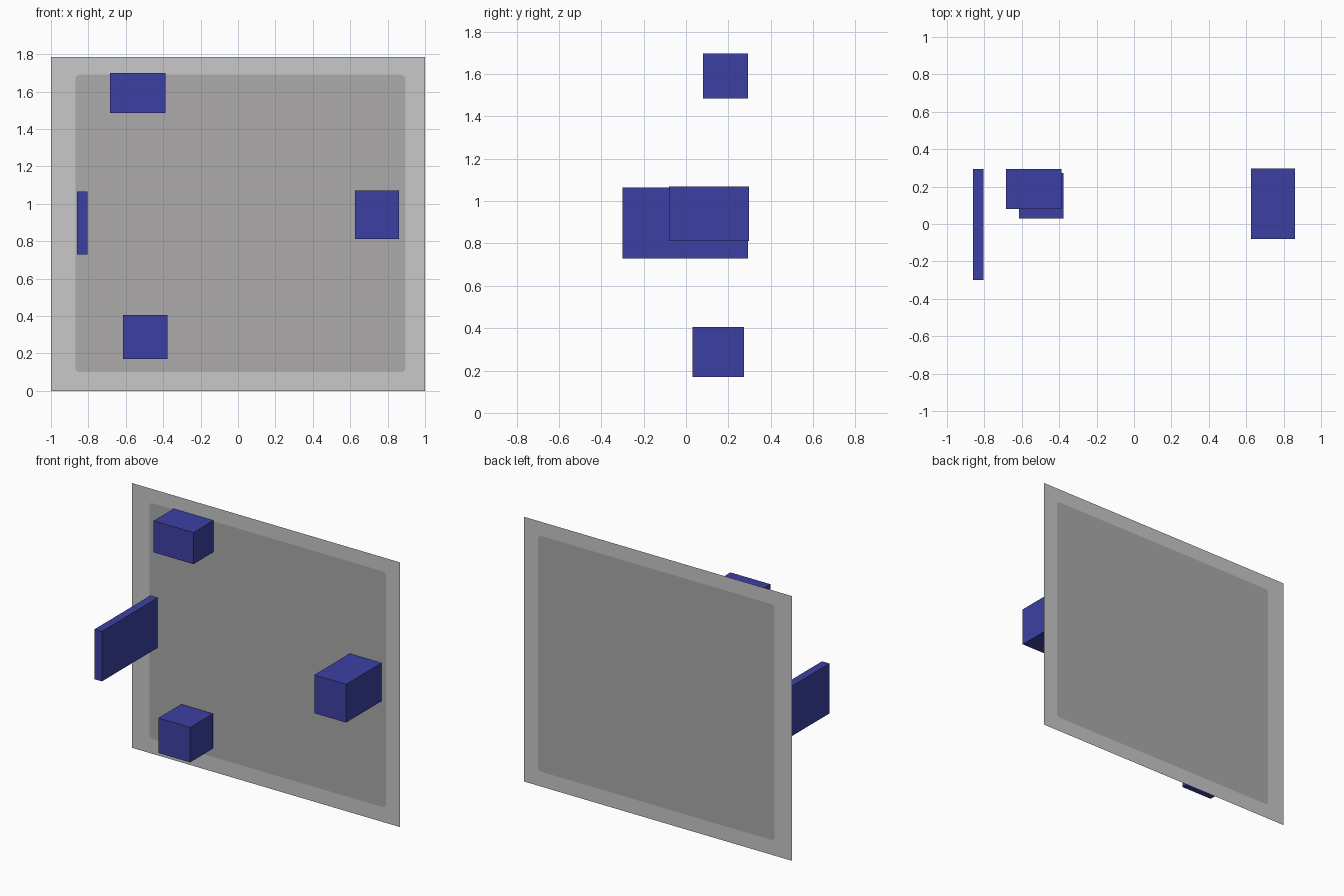
import bpy, bmesh, math

if "Cube" in bpy.data.objects:
    bpy.data.objects.remove(bpy.data.objects["Cube"])


def material(name, rgb):
    m = bpy.data.materials.new(name)
    m.diffuse_color = (*rgb, 1)
    m.use_nodes = True
    m.node_tree.nodes["Principled BSDF"].inputs["Base Color"].default_value = m.diffuse_color
    return m


LIGHT = material("light grey", (0.58, 0.58, 0.58))
GREY = material("warm grey", (0.413, 0.402, 0.41))
BLUE = material("deep blue", (0.046, 0.051, 0.37))
WALL_Y = 0.298


def finish(bm, name, mat):
    me = bpy.data.meshes.new(name)
    bm.to_mesh(me)
    bm.free()
    me.materials.append(mat)
    ob = bpy.data.objects.new(name, me)
    bpy.context.collection.objects.link(ob)
    return ob


def block(name, x, y, z):
    """Axis-aligned box from its (min, max) ranges."""
    bm = bmesh.new()
    bmesh.ops.create_cube(bm, size=1)
    for v in bm.verts:
        v.co = [(r[0] + r[1]) / 2 + c * (r[1] - r[0]) for r, c in zip((x, y, z), v.co)]
    return finish(bm, name, BLUE)


def rounded_outline(x0, x1, z0, z1, r, steps=4):
    pts = []
    corners = ((x1 - r, z1 - r), (x0 + r, z1 - r), (x0 + r, z0 + r), (x1 - r, z0 + r))
    for i, (cx, cz) in enumerate(corners):
        for s in range(steps + 1):
            a = math.pi / 2 * (i + s / steps)
            pts.append((cx + r * math.cos(a), WALL_Y, cz + r * math.sin(a)))
    return pts


def add_loop(bm, pts):
    vs = [bm.verts.new(p) for p in pts]
    return [bm.edges.new((v, vs[i - 1])) for i, v in enumerate(vs)]


inner = rounded_outline(-0.87, 0.895, 0.10, 1.69, 0.025)
outer = [(-1, WALL_Y, 0), (1, WALL_Y, 0), (1, WALL_Y, 1.785), (-1, WALL_Y, 1.785)]

# Flat border with a rounded opening
bm = bmesh.new()
edges = add_loop(bm, outer) + add_loop(bm, inner)
bmesh.ops.triangle_fill(bm, edges=edges, use_beauty=True, normal=(0, -1, 0))
finish(bm, "panel_border", LIGHT)

# Flat centre sheet filling the opening
bm = bmesh.new()
bm.faces.new([bm.verts.new(p) for p in inner])
finish(bm, "panel_centre", GREY)

# Blocks standing out from the panel
block("upper_block", (-0.685, -0.388), (0.08, 0.293), (1.485, 1.698))
block("left_slab", (-0.86, -0.805), (-0.30, 0.293), (0.728, 1.065))
block("right_block", (0.625, 0.862), (-0.08, 0.297), (0.812, 1.07))
block("lower_block", (-0.615, -0.378), (0.03, 0.273), (0.17, 0.406))
